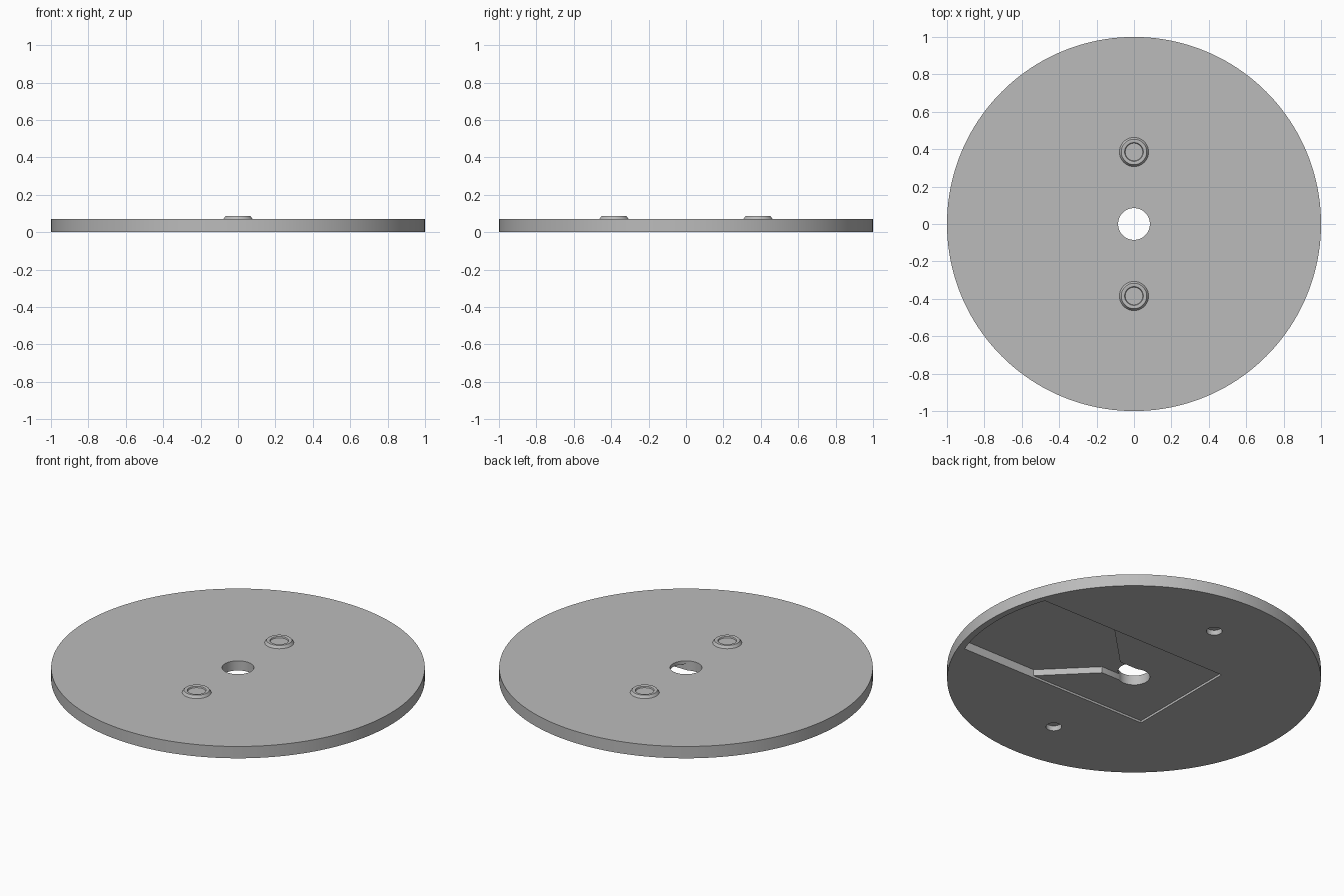
import bpy, bmesh, math

if "Cube" in bpy.data.objects:
    bpy.data.objects.remove(bpy.data.objects["Cube"])

grey = bpy.data.materials.new("light grey")
grey.diffuse_color = (0.5, 0.5, 0.5, 1)
grey.use_nodes = True
grey.node_tree.nodes["Principled BSDF"].inputs["Base Color"].default_value = grey.diffuse_color

R, T = 1.0, 0.07            # plate radius and thickness
SHALLOW, DEEP = 0.013, 0.05  # pocket depths in the underside
HALF, SLOT = 0.335, 0.075    # pocket and channel half widths


def finish(name, bm):
    bmesh.ops.recalc_face_normals(bm, faces=bm.faces)
    me = bpy.data.meshes.new(name)
    bm.to_mesh(me)
    bm.free()
    me.materials.append(grey)
    ob = bpy.data.objects.new(name, me)
    bpy.context.collection.objects.link(ob)
    return ob


def prism(name, outline, z0, z1):
    bm = bmesh.new()
    face = bm.faces.new([bm.verts.new((x, y, z0)) for x, y in outline])
    ext = bmesh.ops.extrude_face_region(bm, geom=[face])
    for v in ext["geom"]:
        if isinstance(v, bmesh.types.BMVert):
            v.co.z = z1
    return finish(name, bm)


def circle(r, n, cx=0, cy=0):
    return [(cx + r * math.cos(2 * math.pi * i / n),
             cy + r * math.sin(2 * math.pi * i / n)) for i in range(n)]


def rim_arc(r, n=24):
    # inside edge of the outer wall, from -y to +y
    a = math.asin(HALF / r)
    return [(r * math.cos(-a + 2 * a * i / n), r * math.sin(-a + 2 * a * i / n))
            for i in range(n + 1)]


def shade(ob):
    bpy.ops.object.select_all(action='DESELECT')
    ob.select_set(True)
    bpy.context.view_layer.objects.active = ob
    bpy.ops.object.shade_smooth_by_angle(angle=math.radians(30))


# round base plate
plate = prism("base_plate", circle(R, 160), 0, T)

# centre hole, shallow pocket, deep funnel with channel, blind holes below
arc = rim_arc(0.963)
cutters = [
    prism("centre_hole_cutter", circle(0.085, 64), -0.1, 0.2),
    prism("shallow_pocket_cutter", [(-0.33, HALF), (-0.33, -HALF)] + arc, -0.1, SHALLOW),
    prism("deep_funnel_cutter",
          [(0.42, HALF), (0.16, SLOT), (0.0, SLOT), (0.0, -SLOT), (0.16, -SLOT),
           (0.42, -HALF)] + arc, -0.1, DEEP),
]
for s in (-1, 1):
    cutters.append(prism("blind_hole_cutter", circle(0.042, 40, 0, s * 0.668), -0.1, 0.03))
for c in cutters:
    m = plate.modifiers.new(c.name, 'BOOLEAN')
    m.operation, m.solver, m.object = 'DIFFERENCE', 'EXACT', c

# bake the cuts and drop the cutters
deps = bpy.context.evaluated_depsgraph_get()
cut_mesh = bpy.data.meshes.new_from_object(plate.evaluated_get(deps))
plate.modifiers.clear()
plate.data = cut_mesh
for c in cutters:
    bpy.data.objects.remove(c)
shade(plate)

# raised cups on top: tapered outside, bevelled lip, flat recessed floor
profile = [(0.078, T - 0.002), (0.078, T), (0.068, 0.085), (0.064, 0.086),
           (0.05, 0.083), (0.047, 0.076)]
N = 48
for s, side in ((-1, "front"), (1, "back")):
    bm = bmesh.new()
    rings = [[bm.verts.new((x, y, z)) for x, y in circle(r, N, 0, s * 0.385)]
             for r, z in profile]
    for a, b in zip(rings, rings[1:]):
        for i in range(N):
            j = (i + 1) % N
            bm.faces.new((a[i], a[j], b[j], b[i]))
    bm.faces.new(rings[0])
    bm.faces.new(rings[-1])
    shade(finish(side + "_cup", bm))
